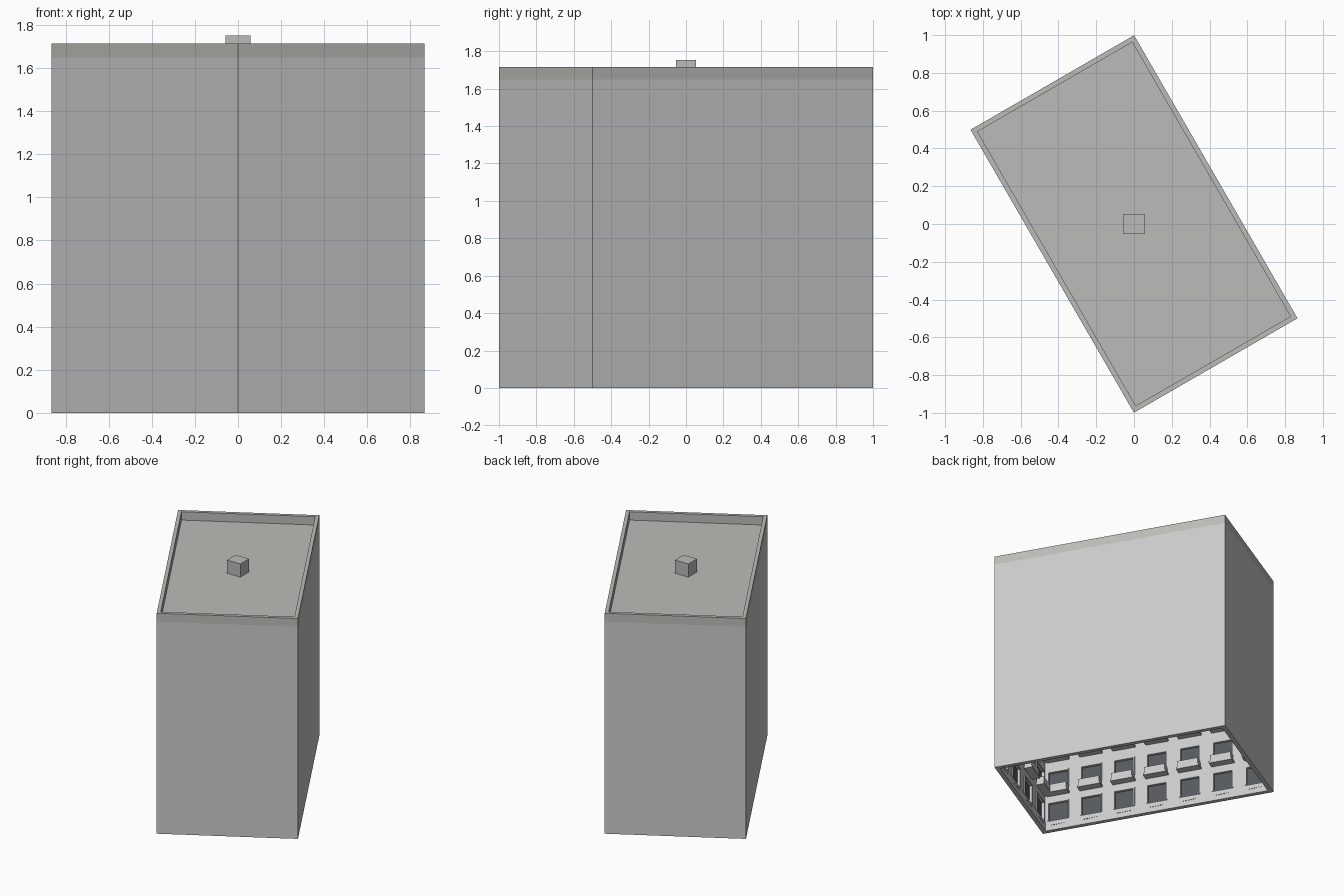
import bpy, bmesh, math
from mathutils import Matrix, Vector

if "Cube" in bpy.data.objects:
    bpy.data.objects.remove(bpy.data.objects["Cube"])

TURN = math.radians(-60)          # whole block is turned in plan
LONG, SHORT = 1.73, 1.0
ROOF, TOP, FLOORS = 1.65, 1.715, 6
FH = ROOF / FLOORS
PLINTH = 0.07
BACK, WALL = 0.006, 0.024         # outer sheet, and inner face of the wall

glass_mat = bpy.data.materials.new("dark_glass")
glass_mat.diffuse_color = (0.09, 0.1, 0.11, 1)
glass_mat.use_nodes = True
glass_mat.node_tree.nodes["Principled BSDF"].inputs["Base Color"].default_value = glass_mat.diffuse_color
trim_mat = bpy.data.materials.new("roof_grey")
trim_mat.diffuse_color = (0.5, 0.5, 0.48, 1)
trim_mat.use_nodes = True
trim_mat.node_tree.nodes["Principled BSDF"].inputs["Base Color"].default_value = trim_mat.diffuse_color


def add_box(bm, lo, hi, mat=Matrix()):
    c = [(a + b) / 2 for a, b in zip(lo, hi)]
    s = [b - a for a, b in zip(lo, hi)]
    bmesh.ops.create_cube(bm, size=1,
                          matrix=mat @ Matrix.Translation(c) @ Matrix.Diagonal((*s, 1)))


def finish(bm, name, turn=TURN, material=None):
    me = bpy.data.meshes.new(name)
    bm.to_mesh(me)
    bm.free()
    ob = bpy.data.objects.new(name, me)
    ob.rotation_euler.z = turn
    if material:
        me.materials.append(material)
    bpy.context.collection.objects.link(ob)
    return ob


def ring(name, z0, z1, thick, material=None):
    # Rectangular band with mitred corners
    bm = bmesh.new()
    loops = []
    for inset, z in ((0, z0), (0, z1), (thick, z1), (thick, z0)):
        x, y = LONG / 2 - inset, SHORT / 2 - inset
        loops.append([bm.verts.new((sx * x, sy * y, z))
                      for sx, sy in ((-1, -1), (1, -1), (1, 1), (-1, 1))])
    for i in range(4):
        a, b = loops[i], loops[(i + 1) % 4]
        for k in range(4):
            j = (k + 1) % 4
            bm.faces.new((a[k], a[j], b[j], b[k]))
    bmesh.ops.recalc_face_normals(bm, faces=bm.faces)
    return finish(bm, name, material=material)


# Plain outer shell, open underneath, with parapet and roof
ring("outer_wall", 0, ROOF, BACK)
ring("parapet", ROOF, TOP, 0.027, trim_mat)
bm = bmesh.new()
add_box(bm, (-LONG / 2 + .004, -SHORT / 2 + .004, ROOF - 0.012),
        (LONG / 2 - .004, SHORT / 2 - .004, ROOF))
finish(bm, "roof", material=trim_mat)
bm = bmesh.new()
add_box(bm, (-0.057, -0.053, ROOF), (0.057, 0.053, 1.752))
finish(bm, "roof_box", turn=0, material=trim_mat)

# Facades face the inside of the shell
parts = {n: bmesh.new() for n in
         ("facade", "window_glass", "window_frames", "balconies", "plinth", "vents")}
W, H = 0.14, 0.14                 # window size
for k in range(4):
    length, other, cols = (LONG, SHORT, 7) if k % 2 == 0 else (SHORT, LONG, 4)
    # local axes: x along wall, y inward from the outer plane
    M = Matrix.Rotation(k * math.pi / 2, 4, 'Z') @ Matrix.Translation((0, -other / 2, 0))
    end = length / 2 - BACK
    step = length / cols
    centres = [-length / 2 + step * (i + 0.5) for i in range(cols)]
    sills = [0.08 if f == 0 else f * FH + 0.055 for f in range(FLOORS)]

    # Spandrel strips between window rows
    zs = [0.0] + [z for s in sills for z in (s, s + H)] + [ROOF - 0.012]
    for z0, z1 in zip(zs[::2], zs[1::2]):
        add_box(parts["facade"], (-end, BACK, z0), (end, WALL, z1), M)
    # Piers between windows
    xs = [-end] + [x for c in centres for x in (c - W / 2, c + W / 2)] + [end]
    for s in sills:
        for x0, x1 in zip(xs[::2], xs[1::2]):
            add_box(parts["facade"], (x0, BACK, s), (x1, WALL, s + H), M)

    # Plinth course with small vents
    add_box(parts["plinth"], (-end, WALL, 0), (end, WALL + 0.008, PLINTH), M)
    for c in centres:
        for i in range(6):
            x = c + (i - 2.5) * 0.018
            add_box(parts["vents"], (x - .004, WALL + .008, .038),
                    (x + .004, WALL + .010, .044), M)

    for f, s in enumerate(sills):
        for c in centres:
            a, b = c - W / 2, c + W / 2
            add_box(parts["window_glass"], (a, BACK, s), (b, BACK + .004, s + H), M)
            t = 0.01
            for lo, hi in (((a - t, s), (a, s + H)), ((b, s), (b + t, s + H)),
                           ((a - t, s + H), (b + t, s + H + t))):
                add_box(parts["window_frames"], (lo[0], WALL, lo[1]),
                        (hi[0], WALL + .006, hi[1]), M)
            if f:                  # balcony slab with a solid front and sides
                z, d, w = f * FH + 0.005, WALL + 0.06, 0.085
                add_box(parts["balconies"], (c - w, WALL, z), (c + w, d, z + .015), M)
                add_box(parts["balconies"], (c - w + .008, d - .012, z + .015),
                        (c + w - .008, d - .004, z + .065), M)
                for q in (-1, 1):
                    x = c + q * (w - .012)
                    add_box(parts["balconies"], (x - .004, WALL, z + .015),
                            (x + .004, d - .012, z + .065), M)

for name, bm in parts.items():
    finish(bm, name, material=glass_mat if name in ("window_glass", "vents") else None)
